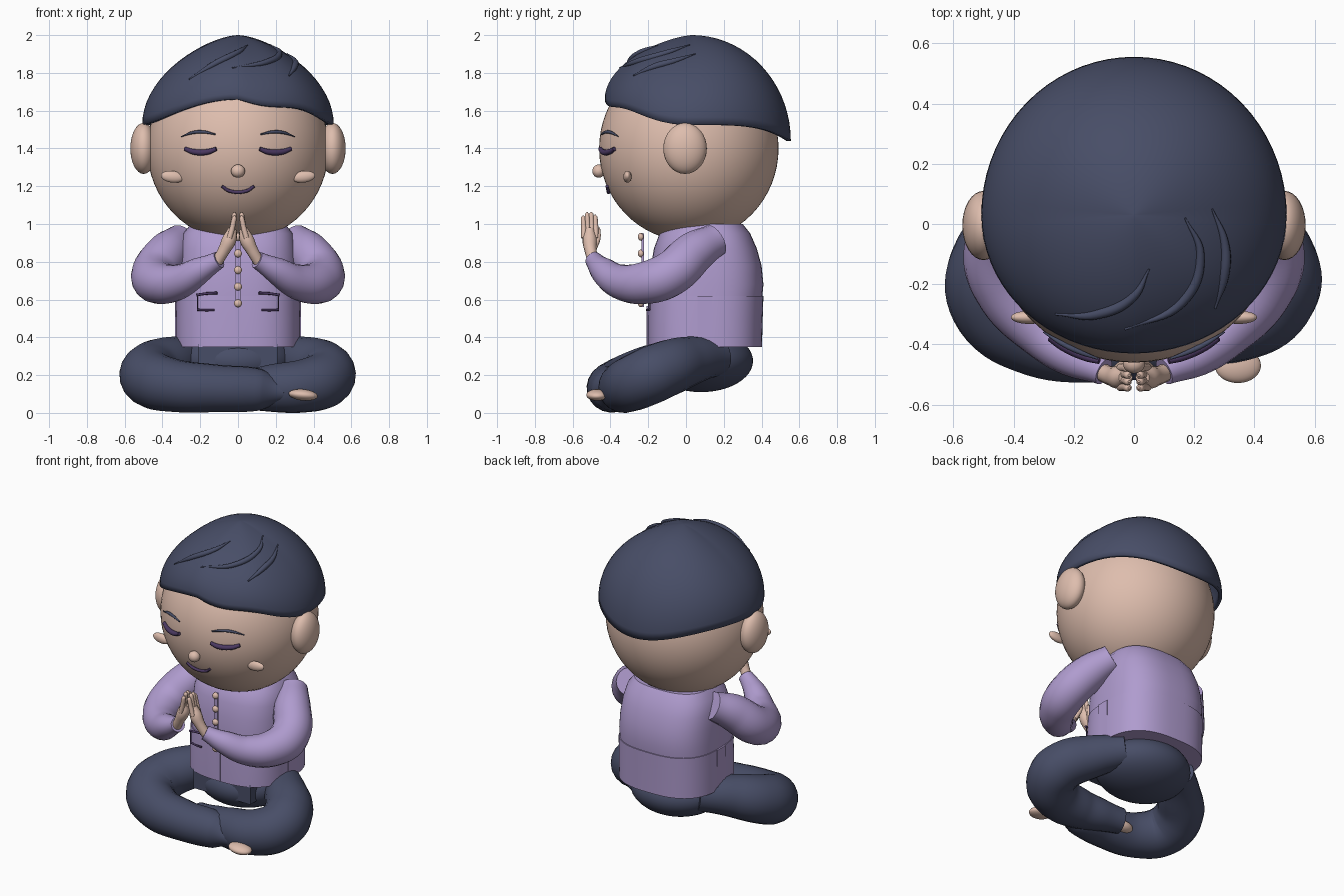
import bpy, bmesh
from math import sin, cos, pi, radians, copysign, atan2
from mathutils import Vector

if "Cube" in bpy.data.objects:
    bpy.data.objects.remove(bpy.data.objects["Cube"], do_unlink=True)


def material(name, rgb):
    m = bpy.data.materials.new(name)
    m.use_nodes = True
    m.diffuse_color = (*rgb, 1)
    m.node_tree.nodes["Principled BSDF"].inputs["Base Color"].default_value = (*rgb, 1)
    return m


SKIN = material("warm_skin", (0.73, 0.51, 0.42))
NAVY = material("navy", (0.064, 0.075, 0.135))
LILAC = material("lilac", (0.43, 0.33, 0.62))
PLUM = material("dark_plum", (0.07, 0.04, 0.12))


def finish(obj, name, mat, angle=50):
    obj.name = name
    obj.data.materials.clear()
    obj.data.materials.append(mat)
    bpy.ops.object.select_all(action="DESELECT")
    obj.select_set(True)
    bpy.context.view_layer.objects.active = obj
    bpy.ops.object.shade_smooth_by_angle(angle=radians(angle))
    return obj


def ball(name, mat, loc, size, tilt=0, seg=32):
    bpy.ops.mesh.primitive_uv_sphere_add(segments=seg, ring_count=seg // 2, location=loc)
    obj = bpy.context.object
    obj.scale = size
    obj.rotation_euler.y = tilt
    return finish(obj, name, mat)


def box(name, mat, loc, size):
    bpy.ops.mesh.primitive_cube_add(size=1, location=loc)
    bpy.context.object.scale = size
    return finish(bpy.context.object, name, mat, 30)


def tube(name, mat, points, radii, sides=4):
    """Smooth tube through points with a radius at each point."""
    curve = bpy.data.curves.new(name, "CURVE")
    curve.dimensions = "3D"
    curve.bevel_depth = 1
    curve.bevel_resolution = sides
    curve.use_fill_caps = True
    spline = curve.splines.new("BEZIER")
    spline.resolution_u = 8
    spline.radius_interpolation = "CARDINAL"
    spline.bezier_points.add(len(points) - 1)
    for bp, p, r in zip(spline.bezier_points, points, radii):
        bp.co, bp.radius = p, r
        bp.handle_left_type = bp.handle_right_type = "AUTO"
    obj = bpy.data.objects.new(name, curve)
    bpy.context.collection.objects.link(obj)
    bpy.ops.object.select_all(action="DESELECT")
    obj.select_set(True)
    bpy.context.view_layer.objects.active = obj
    bpy.ops.object.convert(target="MESH")
    return finish(bpy.context.object, name, mat)


def loft(name, mat, rings, cap_end=True):
    """Skin closed rings of points together."""
    bm = bmesh.new()
    loops = [[bm.verts.new(p) for p in ring] for ring in rings]
    n = len(loops[0])
    for a, b in zip(loops, loops[1:]):
        for i in range(n):
            bm.faces.new((a[i], a[(i + 1) % n], b[(i + 1) % n], b[i]))
    bm.faces.new(loops[0])
    if cap_end:
        bm.faces.new(loops[-1])
    bmesh.ops.recalc_face_normals(bm, faces=bm.faces)
    mesh = bpy.data.meshes.new(name)
    bm.to_mesh(mesh)
    bm.free()
    obj = bpy.data.objects.new(name, mesh)
    bpy.context.collection.objects.link(obj)
    return finish(obj, name, mat, 40)


def mirror(points, s):
    return [(s * x, y, z) for x, y, z in points]


# Head, ears, nose, cheeks, closed eyes, brows, mouth
HC, HR = Vector((0, 0.015, 1.4)), Vector((0.48, 0.475, 0.49))
ball("head", SKIN, HC, HR, seg=64)
ball("nose", SKIN, (0, -0.462, 1.28), (0.037, 0.034, 0.035))


def on_face(x, z, out=0.008):
    k = 1 - (x / HR.x) ** 2 - ((z - HC.z) / HR.z) ** 2
    return (x, HC.y - HR.y * k ** 0.5 - out, z)


for s, side in ((1, "left"), (-1, "right")):
    ball(side + "_ear", SKIN, (s * 0.5, -0.005, 1.4), (0.07, 0.115, 0.135))
    ball(side + "_cheek", SKIN, (s * 0.347, -0.31, 1.25), (0.062, 0.022, 0.031), -s * 0.12)
    tube(side + "_closed_eye", PLUM,
         [on_face(s * x, z) for x, z in ((0.115, 1.398), (0.16, 1.382), (0.235, 1.382), (0.28, 1.398))],
         (0.011, 0.015, 0.015, 0.011))
    tube(side + "_eyebrow", NAVY,
         [on_face(s * x, z) for x, z in ((0.12, 1.475), (0.18, 1.487), (0.24, 1.484), (0.3, 1.463))],
         (0.004, 0.008, 0.008, 0.003))
tube("mouth", PLUM,
     [on_face(x, z) for x, z in ((-0.085, 1.2), (-0.045, 1.175), (0.045, 1.175), (0.085, 1.2))],
     (0.008, 0.009, 0.009, 0.008))

# Hair cap: domed profiles running down to a wavy hairline
HX, HY, HTOP = 0.507, 0.03, 2.0


def hair_shape(a):
    """Rim height, depth radius and dome power in direction a."""
    front, back = max(0, -sin(a)), max(0, sin(a))
    rim = 1.525 + 0.135 * front ** 2.6 - 0.085 * back ** 4
    if front > 0 and cos(a) > 0:
        rim -= 0.022 * sin(2 * pi * cos(a))
    return rim, (0.46 if front else 0.525), 1 + 0.4 * (1 - back)


def hair_point(a, u):
    rim, ry, power = hair_shape(a)
    k = sin(u * pi / 2) ** power
    return (HX * k * cos(a), HY + ry * k * sin(a), rim + (HTOP - rim) * cos(u * pi / 2))


def on_hair(x, y):
    px, py = x / HX, (y - HY) / (0.46 if y < HY else 0.525)
    rim, _, power = hair_shape(atan2(py, px))
    k = min(0.99, (px * px + py * py) ** 0.5) ** (1 / power)
    return (x, y, rim + (HTOP - rim) * (1 - k * k) ** 0.5 + 0.002)


angles = [2 * pi * i / 72 for i in range(72)]
hair = loft("hair", NAVY, [[hair_point(a, u / 18) for a in angles] for u in
                           [0.15] + list(range(1, 19))], False)
shell = hair.modifiers.new("thickness", "SOLIDIFY")
shell.thickness, shell.offset = 0.022, -1

# Raised strands laid over the hair
strands = (
    ((0.26, 0.05), (0.3, -0.06), (0.3, -0.17), (0.27, -0.28)),
    ((0.17, 0.02), (0.22, -0.1), (0.16, -0.26), (-0.03, -0.35)),
    ((0.05, -0.15), (0.0, -0.24), (-0.12, -0.3), (-0.26, -0.3)))
for i, path in enumerate(strands):
    tube(f"hair_strand_{i + 1}", NAVY, [on_hair(*p) for p in path], (0.003, 0.014, 0.016, 0.004))


# Shirt: rounded-rectangle rings as height, half width, front, back
def shirt_ring(z, rx, front, back, n=64, e=2 / 2.7):
    cy, ry = (front + back) / 2, (back - front) / 2
    pts = []
    for i in range(n):
        c, s = cos(2 * pi * i / n), sin(2 * pi * i / n)
        pts.append((rx * copysign(abs(c) ** e, c), cy + ry * copysign(abs(s) ** e, s), z))
    return pts


loft("shirt_body", LILAC, [shirt_ring(*r) for r in (
    (0.6, 0.322, -0.195, 0.402), (0.68, 0.322, -0.195, 0.41), (0.78, 0.318, -0.185, 0.4),
    (0.87, 0.31, -0.17, 0.375), (0.95, 0.29, -0.14, 0.34), (1.0, 0.25, -0.09, 0.3))])
loft("shirt_skirt", LILAC, [shirt_ring(*r) for r in (
    (0.35, 0.33, -0.205, 0.402), (0.5, 0.33, -0.205, 0.406), (0.62, 0.327, -0.2, 0.41))])
box("upper_placket", LILAC, (0, -0.229, 0.755), (0.026, 0.014, 0.39))
box("lower_placket", LILAC, (0, -0.2, 0.46), (0.026, 0.02, 0.21))
for i in range(5):
    ball(f"button_{i + 1}", SKIN, (0, -0.238, 0.58 + 0.088 * i), (0.021, 0.017, 0.021), seg=16)

# Pocket trims and side slits
for s, side in ((1, "left"), (-1, "right")):
    top = [(0.11, -0.208, 0.635), (0.165, -0.203, 0.632), (0.22, -0.195, 0.624)]
    edge = [(0.214, -0.19, 0.62), (0.214, -0.19, 0.55)]
    base = [(0.125, -0.207, 0.545), (0.17, -0.203, 0.544), (0.216, -0.192, 0.546)]
    for part, path, r in (("flap", top, 0.007), ("edge", edge, 0.003), ("base", base, 0.006)):
        tube(f"{side}_pocket_{part}", PLUM, mirror(path, s), [r] * len(path), 2)
    box(side + "_side_slit", LILAC, (s * 0.328, 0.1, 0.485), (0.009, 0.08, 0.27))

# Sleeves and praying hands
arm = [(0.3, 0.155, 0.915), (0.37, 0.045, 0.85), (0.445, -0.085, 0.735), (0.42, -0.21, 0.69),
       (0.31, -0.35, 0.695), (0.2, -0.44, 0.755), (0.1, -0.49, 0.81)]
palm = [(0.11, -0.49, 0.8), (0.075, -0.505, 0.86), (0.045, -0.51, 0.92), (0.028, -0.51, 0.975)]
for s, side in ((1, "left"), (-1, "right")):
    tube(side + "_sleeve", LILAC, mirror(arm, s),
         (0.088, 0.112, 0.12, 0.113, 0.092, 0.07, 0.046), 7)
    tube(side + "_palm", SKIN, mirror(palm, s), (0.03, 0.032, 0.038, 0.024))
    for i in range(4):
        y = -0.478 - 0.021 * i
        tip = 1.035 + 0.03 * sin(pi * (i + 0.6) / 4)
        tube(f"{side}_finger_{i + 1}", SKIN,
             mirror([(0.045, y, 0.925), (0.03, y, 0.98), (0.019, y - 0.003, tip - 0.01),
                     (0.016, y - 0.003, tip)], s), (0.014, 0.014, 0.012, 0.004))
    tube(side + "_thumb", SKIN, mirror([(0.06, -0.49, 0.87), (0.035, -0.465, 0.93),
                                        (0.022, -0.46, 0.98)], s), (0.018, 0.014, 0.006))

# Hips, crossed legs and feet
ball("hips", NAVY, (0, 0.08, 0.275), (0.3, 0.275, 0.165), seg=48)
box("trouser_front", NAVY, (0, -0.09, 0.3), (0.42, 0.16, 0.13))
right_leg = [(-0.2, 0.17, 0.3), (-0.34, 0.02, 0.275), (-0.46, -0.13, 0.225), (-0.46, -0.26, 0.18),
             (-0.34, -0.36, 0.145), (-0.12, -0.4, 0.13), (0.12, -0.39, 0.122), (0.25, -0.41, 0.11)]
left_leg = [(0.2, 0.17, 0.3), (0.34, 0.02, 0.275), (0.46, -0.13, 0.225), (0.46, -0.23, 0.18),
            (0.36, -0.31, 0.145), (0.17, -0.325, 0.13), (0.02, -0.29, 0.12), (-0.11, -0.26, 0.115)]
tube("right_leg", NAVY, right_leg, (0.1, 0.13, 0.15, 0.152, 0.14, 0.126, 0.11, 0.05), 8)
tube("left_leg", NAVY, left_leg, (0.1, 0.13, 0.15, 0.15, 0.142, 0.125, 0.1, 0.08), 8)
ball("right_foot", SKIN, (0.345, -0.47, 0.095), (0.077, 0.058, 0.03), 0.1)
ball("left_foot", SKIN, (-0.15, -0.285, 0.1), (0.07, 0.045, 0.035))
